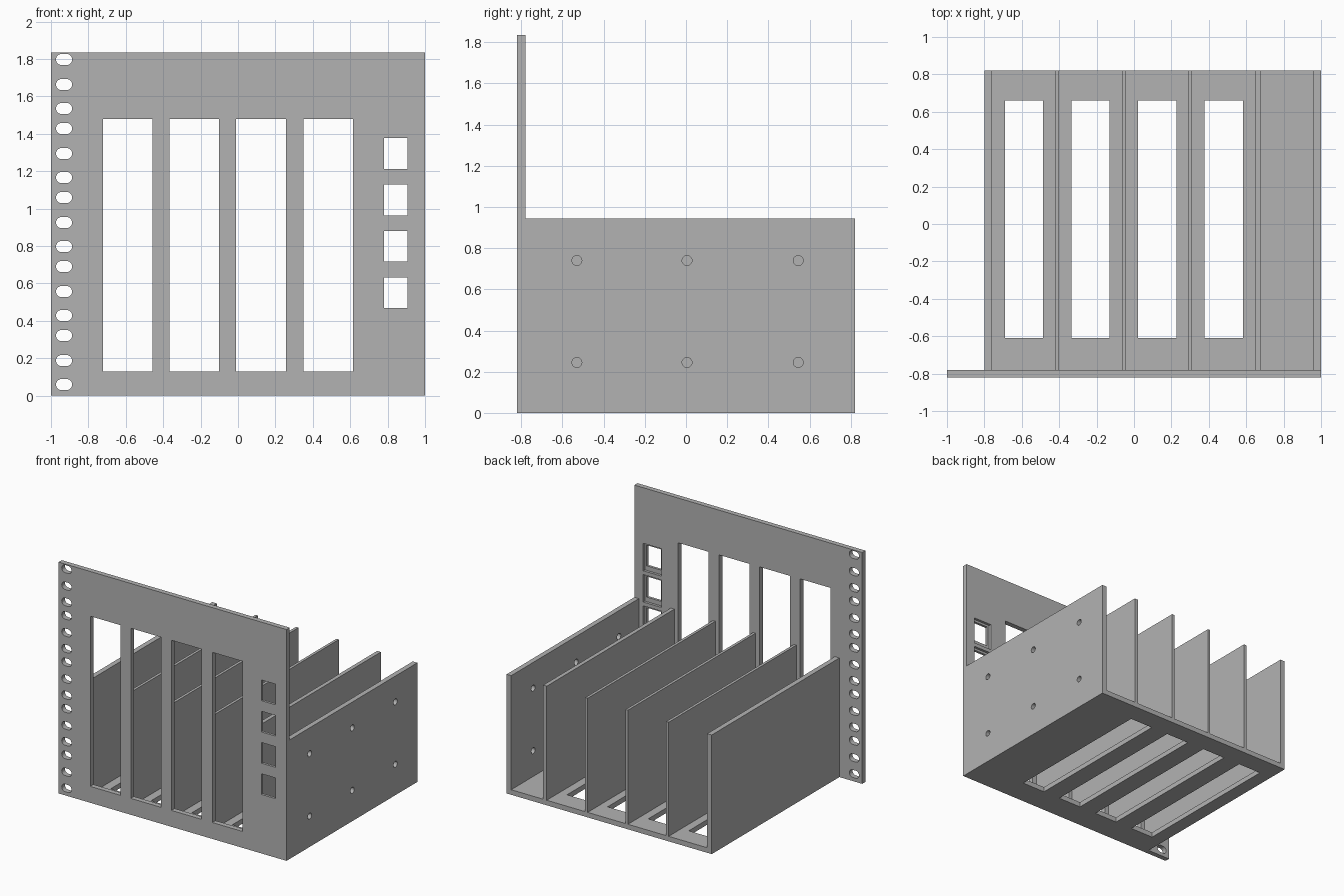
import bpy, bmesh
from math import sin, cos, pi
from mathutils import Vector

cube = bpy.data.objects.get("Cube")
if cube:
    bpy.data.objects.remove(cube, do_unlink=True)

grey = bpy.data.materials.new("plain grey")
grey.use_nodes = True
colour = (0.45, 0.45, 0.45, 1)
grey.diffuse_color = colour
grey.node_tree.nodes["Principled BSDF"].inputs["Base Color"].default_value = colour

T = 0.04                       # sheet thickness
FRONT, BACK = -0.82, 0.82
INNER = FRONT + T              # rear face of the front panel
PANEL_TOP, WALL_TOP = 1.835, 0.945


def rect(u0, u1, v0, v1):
    return [(u0, v0), (u1, v0), (u1, v1), (u0, v1)]


def slot(u, v, r, straight=0, n=24):
    """Round hole, or a horizontal rounded slot when straight > 0."""
    pts = []
    for end in (1, -1):
        for i in range(n // 2 + (1 if straight else 0)):
            a = pi * i / (n // 2) - end * pi / 2
            pts.append((u + end * straight / 2 + r * cos(a), v + r * sin(a)))
    return pts


def prism(bm, pts, axis, lo, hi):
    """Extrude a 2D outline along x, y or z between lo and hi."""
    place = {"x": lambda u, v, w: (w, u, v),
             "y": lambda u, v, w: (u, w, v),
             "z": lambda u, v, w: (u, v, w)}[axis]
    face = bm.faces.new([bm.verts.new(place(u, v, lo)) for u, v in pts])
    ext = bmesh.ops.extrude_face_region(bm, geom=[face])
    shift = Vector(place(0, 0, hi - lo))
    moved = [g for g in ext["geom"] if isinstance(g, bmesh.types.BMVert)]
    bmesh.ops.translate(bm, verts=moved, vec=shift)
    bmesh.ops.recalc_face_normals(bm, faces=bm.faces)


def make(name, prisms):
    bm = bmesh.new()
    for p in prisms:
        prism(bm, *p)
    mesh = bpy.data.meshes.new(name)
    bm.to_mesh(mesh)
    bm.free()
    mesh.materials.append(grey)
    ob = bpy.data.objects.new(name, mesh)
    bpy.context.collection.objects.link(ob)
    return ob


def cut(ob, prisms):
    cutter = make(ob.name + "_cutter", prisms)
    cutter.hide_render = True
    mod = ob.modifiers.new("holes", "BOOLEAN")
    mod.operation, mod.solver, mod.object = "DIFFERENCE", "EXACT", cutter
    bpy.context.view_layer.objects.active = ob
    bpy.ops.object.modifier_apply(modifier=mod.name)
    bpy.data.objects.remove(cutter, do_unlink=True)


# Front panel: tall slots, rack ear holes and square ports
panel = make("front_panel", [(rect(-1, 1, 0, PANEL_TOP), "y", FRONT, INNER)])
through = (FRONT - 0.1, INNER + 0.1)
holes = [(rect(x, x + 0.266, 0.13, 1.48), "y", *through)
         for x in (-0.722, -0.367, -0.01, 0.349)]
for unit in range(5):
    for z in (0.059, 0.187, 0.321):
        holes.append((slot(-0.93, z + 0.369 * unit, 0.03, 0.026), "y", *through))
ports = [0.55 + 0.248 * i for i in range(4)]
holes += [(rect(0.78, 0.905, z - 0.082, z + 0.082), "y", *through) for z in ports]
cut(panel, holes)

# Wider recess behind each port
cut(panel, [(rect(0.76, 0.922, z - 0.118, z + 0.1), "y", FRONT + T / 2, INNER + 0.1)
            for z in ports])

# Base plate with vent slots
base = make("base_plate", [(rect(-0.8, 1, INNER, BACK), "z", 0, T)])
cut(base, [(rect(x, x + 0.204, -0.61, 0.66), "z", -0.1, 0.1)
           for x in (-0.69, -0.335, 0.022, 0.378)])

# Outer walls and thin dividers
walls = {"right_wall": (-0.8, -0.76), "divider_1": (-0.422, -0.4),
         "divider_2": (-0.065, -0.043), "divider_3": (0.289, 0.311),
         "divider_4": (0.648, 0.68), "left_wall": (0.96, 1)}
for name, (x0, x1) in walls.items():
    wall = make(name, [(rect(INNER, BACK, T, WALL_TOP), "x", x0, x1)])
    if name == "left_wall":
        cut(wall, [(slot(y, z, 0.024), "x", 0.9, 1.1)
                   for y in (-0.53, 0.005, 0.545) for z in (0.245, 0.74)])
